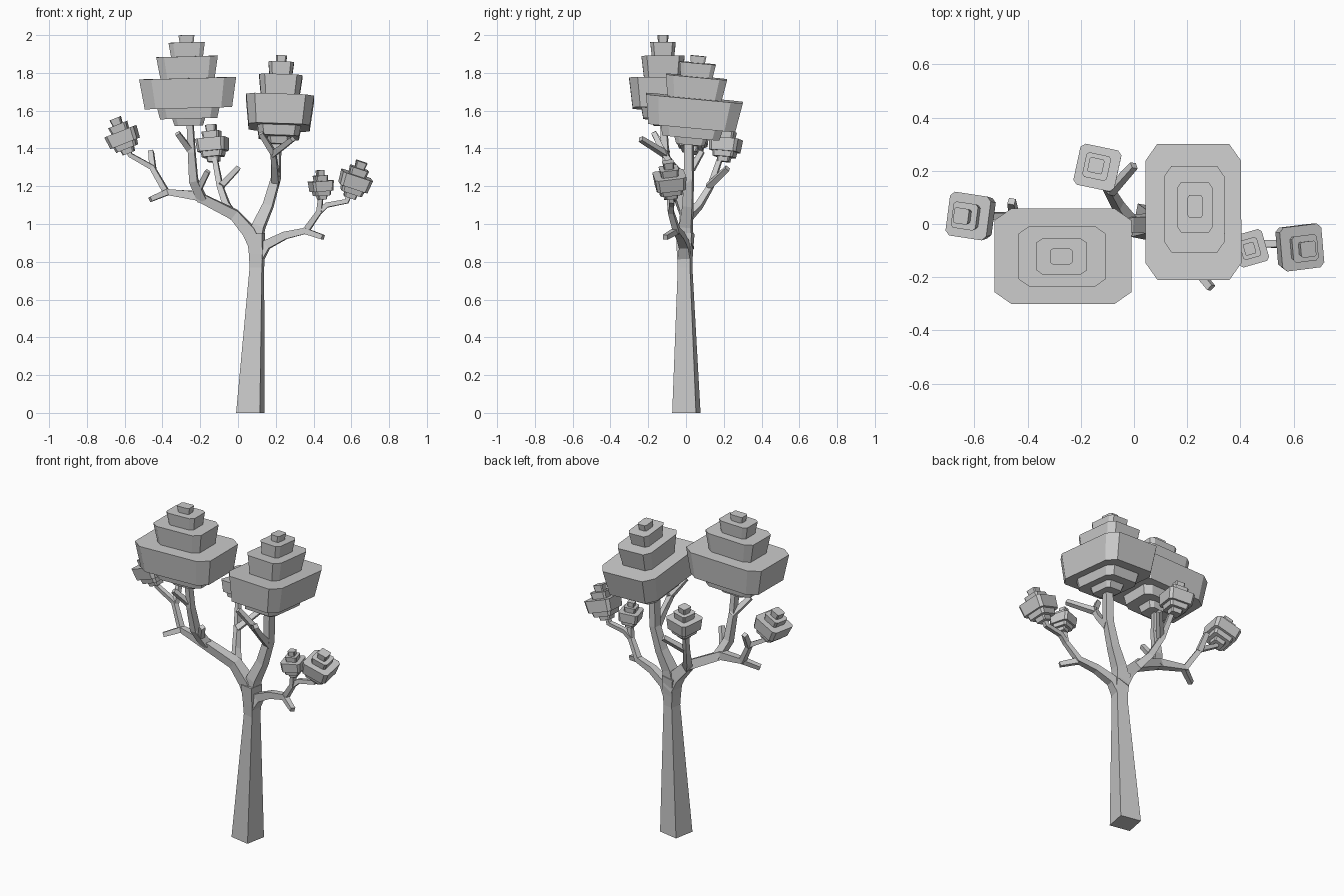
import bpy, bmesh, math
from mathutils import Vector, Matrix


def make_object(name, bm):
    bmesh.ops.recalc_face_normals(bm, faces=bm.faces)
    mesh = bpy.data.meshes.new(name)
    bm.to_mesh(mesh)
    bm.free()
    obj = bpy.data.objects.new(name, mesh)
    bpy.context.collection.objects.link(obj)
    return obj


def skin_rings(bm, rings):
    n = len(rings[0])
    for a, b in zip(rings, rings[1:]):
        for i in range(n):
            j = (i + 1) % n
            bm.faces.new((a[i], a[j], b[j], b[i]))
    bm.faces.new(rings[0])
    bm.faces.new(rings[-1])


def limb(name, path):
    """Square tube through (x, y, z, half_width) points."""
    bm = bmesh.new()
    pts = [Vector(p[:3]) for p in path]
    rings = []
    for i, p in enumerate(path):
        t = Vector((0, 0, 0))
        if i > 0:
            t += (pts[i] - pts[i - 1]).normalized()
        if i < len(pts) - 1:
            t += (pts[i + 1] - pts[i]).normalized()
        if p[2] == 0:
            t = Vector((0, 0, 1))      # flat foot on the ground
        t.normalize()
        v = Vector((0.19, 0.98, 0))
        v = (v - t * v.dot(t)).normalized()
        u = v.cross(t)
        r = p[3]
        rings.append([bm.verts.new(pts[i] + r * (a * u + b * v))
                      for a, b in ((-1, -1), (1, -1), (1, 1), (-1, 1))])
    skin_rings(bm, rings)
    return make_object(name, bm)


def foliage(name, base, top, half_x, half_y, profile, chamfer, turn=0):
    """Stepped clump: chamfered rectangles stacked from base to top."""
    bm = bmesh.new()
    base, top = Vector(base), Vector(top)
    axis = top - base
    tilt = Vector((0, 0, 1)).rotation_difference(axis).to_matrix()
    rot = tilt @ Matrix.Rotation(math.radians(turn), 3, 'Z')
    c = 1 - chamfer
    outline = [(-c, -1), (c, -1), (1, -c), (1, c), (c, 1), (-c, 1), (-1, c), (-1, -c)]
    rings = [[bm.verts.new(base + rot @ Vector((x * half_x * s, y * half_y * s, h * axis.length)))
              for x, y in outline] for s, h in profile]
    skin_rings(bm, rings)
    return make_object(name, bm)


# Trunk
limb("trunk", [(0.065, 0.002, 0, 0.064), (0.1, -0.005, 0.77, 0.033),
               (0.1, -0.006, 0.84, 0.036), (0.095, -0.004, 0.95, 0.042)])

# Main branches
limb("left_branch", [(0.1, 0, 0.88, 0.036), (0.06, 0, 0.96, 0.034), (-0.02, 0, 1.05, 0.028),
                     (-0.22, -0.04, 1.15, 0.024), (-0.38, -0.01, 1.17, 0.017),
                     (-0.455, 0.03, 1.30, 0.014), (-0.57, 0.03, 1.365, 0.012),
                     (-0.595, 0.03, 1.42, 0.012)])
limb("right_upper_branch", [(0.09, 0, 0.9, 0.034), (0.11, 0, 0.99, 0.032), (0.16, 0.01, 1.1, 0.026),
                            (0.2, 0.015, 1.24, 0.023), (0.205, 0.015, 1.46, 0.022)])
limb("right_lower_branch", [(0.1, -0.005, 0.82, 0.034), (0.15, -0.01, 0.89, 0.025),
                            (0.25, -0.03, 0.94, 0.02), (0.36, -0.05, 0.965, 0.017),
                            (0.43, -0.08, 1.065, 0.014), (0.44, -0.09, 1.16, 0.012)])
limb("far_right_branch", [(0.425, -0.08, 1.06, 0.014), (0.47, -0.075, 1.1, 0.013),
                          (0.575, -0.075, 1.12, 0.013), (0.6, -0.08, 1.18, 0.012)])
limb("left_crown_stem", [(-0.19, -0.035, 1.13, 0.024), (-0.235, -0.08, 1.23, 0.022),
                         (-0.245, -0.11, 1.38, 0.018), (-0.255, -0.12, 1.56, 0.016)])
limb("back_stem", [(-0.01, 0.0, 1.03, 0.024), (-0.06, 0.07, 1.1, 0.018),
                   (-0.095, 0.13, 1.2, 0.015), (-0.125, 0.185, 1.36, 0.013)])
limb("front_stem", [(0.2, 0.01, 1.22, 0.02), (0.195, -0.07, 1.31, 0.015),
                    (0.185, -0.12, 1.38, 0.015), (0.12, -0.17, 1.48, 0.013)])

# Bare twigs
twigs = [
    ((-0.37, -0.01, 1.17), (-0.465, -0.06, 1.13)),
    ((-0.45, 0.03, 1.29), (-0.46, 0.085, 1.385)),
    ((-0.245, -0.10, 1.38), (-0.32, -0.17, 1.48)),
    ((-0.22, -0.05, 1.16), (-0.16, -0.12, 1.28)),
    ((-0.09, 0.12, 1.2), (0.0, 0.22, 1.295)),
    ((0.185, -0.11, 1.37), (0.29, -0.24, 1.45)),
    ((0.35, -0.05, 0.965), (0.45, -0.11, 0.93)),
]
for i, (a, b) in enumerate(twigs):
    limb(f"twig_{i + 1}", [(*a, 0.016), (*b, 0.013)])

# Stepped profiles as (width scale, height fraction)
BIG = [(0.29, 0), (0.34, 0.08), (0.59, 0.08), (0.64, 0.195), (0.9, 0.195), (1, 0.525),
       (0.56, 0.525), (0.635, 0.765), (0.33, 0.765), (0.375, 0.92), (0.145, 0.92), (0.165, 1)]
SMALL = [(0.38, 0), (0.43, 0.13), (0.68, 0.13), (0.74, 0.28), (0.92, 0.28), (1, 0.63),
         (0.54, 0.63), (0.6, 0.82), (0.31, 0.82), (0.36, 1)]

# Leaf clumps
foliage("left_crown", (-0.26, -0.12, 1.52), (-0.273, -0.122, 2.0), 0.257, 0.18, BIG, 0.25)
foliage("right_crown", (0.215, 0.022, 1.42), (0.23, 0.066, 1.89), 0.18, 0.257, BIG, 0.25)
foliage("left_clump", (-0.577, 0.03, 1.375), (-0.65, 0.03, 1.56), 0.083, 0.083, SMALL, 0.2, -8)
foliage("back_clump", (-0.128, 0.2, 1.33), (-0.143, 0.219, 1.525), 0.079, 0.079, SMALL, 0.2, -12)
foliage("right_small_clump", (0.445, -0.088, 1.13), (0.434, -0.093, 1.285), 0.058, 0.062, SMALL, 0.2, 16)
foliage("far_right_clump", (0.59, -0.077, 1.14), (0.655, -0.095, 1.33), 0.083, 0.083, SMALL, 0.2, 6)
